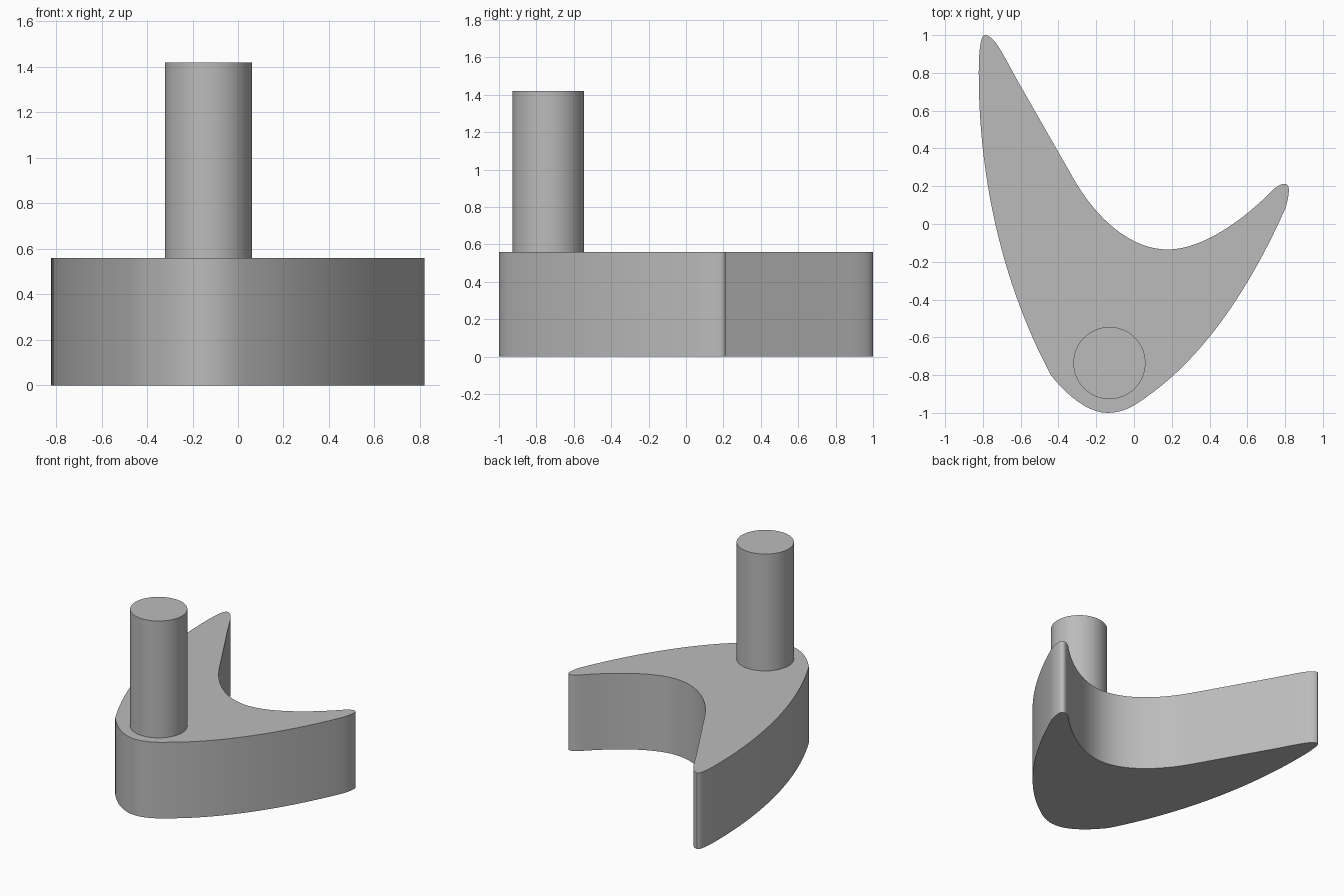
import bpy
import bmesh
from mathutils import Vector
from mathutils.geometry import interpolate_bezier

BASE_TOP = 0.56
PEG_TOP = 1.42

cube = bpy.data.objects.get("Cube")
if cube:
    bpy.data.objects.remove(cube, do_unlink=True)

# Single grey material
grey = bpy.data.materials.new("plain grey")
grey.use_nodes = True
colour = (0.5, 0.5, 0.5, 1)
grey.diffuse_color = colour
grey.node_tree.nodes["Principled BSDF"].inputs["Base Color"].default_value = colour


def finish(obj):
    obj.data.materials.append(grey)
    bpy.ops.object.select_all(action="DESELECT")
    obj.select_set(True)
    bpy.context.view_layer.objects.active = obj
    bpy.ops.object.shade_smooth_by_angle(angle=0.6)


def extrude_outline(name, outline, height):
    bm = bmesh.new()
    face = bm.faces.new([bm.verts.new((p.x, p.y, 0)) for p in outline])
    result = bmesh.ops.extrude_face_region(bm, geom=[face], use_keep_orig=True)
    top = [v for v in result["geom"] if isinstance(v, bmesh.types.BMVert)]
    bmesh.ops.translate(bm, verts=top, vec=(0, 0, height))
    bmesh.ops.recalc_face_normals(bm, faces=bm.faces)
    mesh = bpy.data.meshes.new(name)
    bm.to_mesh(mesh)
    bm.free()
    obj = bpy.data.objects.new(name, mesh)
    bpy.context.collection.objects.link(obj)
    finish(obj)


# Crescent outline: each row is two handles, the end point and a step count
start = (-0.79, 1.0)
spans = [
    ((-0.815, 1.0), (-0.822, 0.90), (-0.822, 0.80), 8),    # long horn tip
    ((-0.822, 0.20), (-0.68, -0.35), (-0.44, -0.80), 24),  # outer right side
    ((-0.36, -0.90), (-0.25, -1.0), (-0.14, -1.0), 10),    # rounded nose
    ((-0.06, -1.0), (0.0, -0.965), (0.06, -0.92), 8),
    ((0.35, -0.72), (0.60, -0.37), (0.80, 0.08), 20),      # outer left side
    ((0.815, 0.12), (0.82, 0.16), (0.82, 0.18), 4),        # short horn tip
    ((0.82, 0.22), (0.79, 0.225), (0.74, 0.185), 8),
    ((0.58, 0.02), (0.36, -0.135), (0.18, -0.135), 16),    # inner hollow
    ((-0.02, -0.135), (-0.20, 0.03), (-0.32, 0.24), 16),
    ((-0.42, 0.415), (-0.52, 0.59), (-0.62, 0.765), 2),
    ((-0.70, 0.91), (-0.74, 1.0), start, 10),
]
outline = []
point = start
for handle_a, handle_b, end, steps in spans:
    curve = [Vector((*p, 0)) for p in (point, handle_a, handle_b, end)]
    outline += interpolate_bezier(*curve, steps + 1)[:-1]
    point = end
extrude_outline("crescent_base", outline, BASE_TOP)

# Round peg standing on the nose
bpy.ops.mesh.primitive_cylinder_add(
    vertices=64, radius=0.191, depth=PEG_TOP - BASE_TOP,
    location=(-0.13, -0.736, (PEG_TOP + BASE_TOP) / 2))
peg = bpy.context.object
peg.name = "round_peg"
finish(peg)
